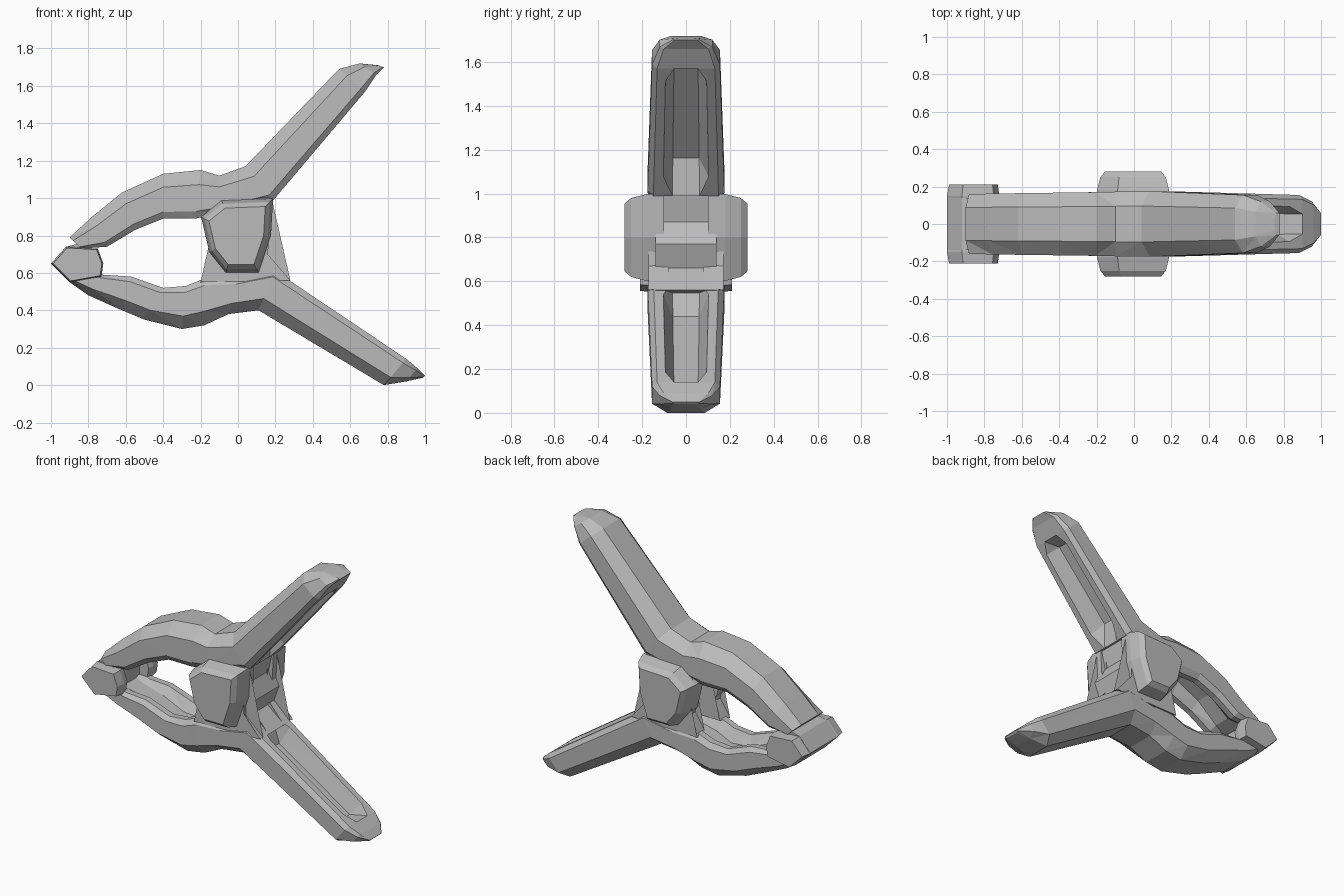
import bpy
import bmesh
from math import sin, pi
from mathutils import Vector

cube = bpy.data.objects.get("Cube")
if cube:
    bpy.data.objects.remove(cube, do_unlink=True)

grey = bpy.data.materials.new("matte grey")
grey.use_nodes = True
grey.diffuse_color = (0.5, 0.5, 0.5, 1)
grey.node_tree.nodes["Principled BSDF"].inputs["Base Color"].default_value = grey.diffuse_color


def loft(name, rings):
    """Skin a row of closed rings and cap both ends."""
    bm = bmesh.new()
    loops = [[bm.verts.new(point) for point in ring] for ring in rings]
    count = len(loops[0])
    for near, far in zip(loops, loops[1:]):
        for i in range(count):
            j = (i + 1) % count
            bm.faces.new((near[i], near[j], far[j], far[i]))
    bm.faces.new(loops[0])
    bm.faces.new(loops[-1])
    bmesh.ops.triangulate(bm, faces=bm.faces[:])
    bmesh.ops.recalc_face_normals(bm, faces=bm.faces[:])
    mesh = bpy.data.meshes.new(name)
    bm.to_mesh(mesh)
    bm.free()
    mesh.materials.append(grey)
    obj = bpy.data.objects.new(name, mesh)
    bpy.context.collection.objects.link(obj)


def arm_section(outer, inner, width, groove):
    """Rounded back on the outer side, grooved channel on the inner side."""
    half = [(0.55, 0), (1, 0.3), (1, 0.85), (0.85, 1), (0.6, 1), (0.35, 1 - groove)]
    outline = half + [(-across, depth) for across, depth in reversed(half)]
    ring = []
    for across, depth in outline:
        point = outer.lerp(inner, depth)
        ring.append((point.x, across * width, point.y))
    return ring


def arm(name, jaw, handle):
    """Jaw and handle, each a row of outer and inner edge points (x, z)."""
    jaw = [(Vector(outer), Vector(inner)) for outer, inner in jaw]
    handle = [(Vector(outer), Vector(inner)) for outer, inner in handle]
    rings = []

    # Jaw with a shallow channel, ending at the elbow
    for i, (outer, inner) in enumerate(jaw):
        t = i / (len(jaw) - 1)
        rings.append(arm_section(outer, inner, 0.16 + 0.015 * t, 0.35 * sin(pi * t)))

    # Straight handle with a deep channel
    elbow, end = jaw[-1], handle[0]
    for t in (0.15, 0.5, 0.9, 1):
        outer = elbow[0].lerp(end[0], t)
        inner = elbow[1].lerp(end[1], t)
        groove = 0.5 if t < 1 else 0
        rings.append(arm_section(outer, inner, 0.175 - 0.02 * t, groove))

    # Rounded tip
    for (outer, inner), width in zip(handle[1:], (0.12, 0.06)):
        rings.append(arm_section(outer, inner, width, 0))
    loft(name, rings)


def slab(name, outline, layers):
    """Stack an x-z outline along y. Each layer is a y position and a scale."""
    points = [Vector(p) for p in outline]
    middle = sum(points, Vector((0, 0))) / len(points)
    rings = []
    for y, scale in layers:
        ring = [middle + (p - middle) * scale for p in points]
        rings.append([(p.x, y, p.y) for p in ring])
    loft(name, rings)


# Upper jaw and handle
arm("upper_arm",
    [((-0.9, 0.79), (-0.84, 0.73)),
     ((-0.78, 0.9), (-0.7, 0.74)),
     ((-0.62, 1.03), (-0.55, 0.83)),
     ((-0.4, 1.13), (-0.4, 0.89)),
     ((-0.2, 1.15), (-0.23, 0.89)),
     ((-0.1, 1.12), (-0.1, 0.92)),
     ((0.04, 1.17), (0.19, 0.99))],
    [((0.54, 1.69), (0.68, 1.57)),
     ((0.65, 1.72), (0.74, 1.66)),
     ((0.75, 1.71), (0.78, 1.7))])

# Lower jaw and handle
arm("lower_arm",
    [((-0.9, 0.55), (-0.86, 0.6)),
     ((-0.8, 0.48), (-0.72, 0.59)),
     ((-0.62, 0.4), (-0.57, 0.58)),
     ((-0.5, 0.35), (-0.4, 0.52)),
     ((-0.3, 0.3), (-0.28, 0.53)),
     ((-0.18, 0.32), (-0.18, 0.57)),
     ((-0.05, 0.38), (0, 0.57)),
     ((0.11, 0.4), (0.2, 0.61))],
    [((0.78, 0), (0.9, 0.14)),
     ((0.9, 0.02), (0.96, 0.09)),
     ((0.99, 0.04), (1, 0.05))])

# Web joining the arms on the handle side
slab("pivot_web",
     [(0, 0.5), (0, 1), (0.18, 1), (0.15, 0.87), (0.2, 0.77), (0.16, 0.66), (0.28, 0.56)],
     [(-0.14, 1), (0.14, 1)])

# Pivot walls and the cheeks standing out from them
wall = [(-0.2, 0.55), (-0.13, 0.66), (-0.14, 0.8), (-0.19, 0.9), (-0.1, 1),
        (0.17, 1), (0.15, 0.85), (0.16, 0.67), (0.28, 0.56)]
cheek = [(-0.18, 0.89), (-0.08, 0.97), (0.17, 0.98), (0.16, 0.8),
         (0.1, 0.62), (-0.06, 0.62), (-0.14, 0.72)]
for side, label in ((-1, "front"), (1, "back")):
    slab("pivot_wall_" + label, wall, [(side * 0.08, 0.95), (side * 0.17, 1)])
    slab("pivot_cheek_" + label, cheek,
         [(side * 0.1, 1.1), (side * 0.18, 1.1), (side * 0.25, 1), (side * 0.28, 0.86)])

# Gripping pad held between the jaw tips, with a lip on each side
pad = [(-1, 0.65), (-0.92, 0.74), (-0.84, 0.76), (-0.79, 0.72), (-0.79, 0.58), (-0.9, 0.55)]
lip = [(-1, 0.65), (-0.92, 0.74), (-0.75, 0.73), (-0.72, 0.65), (-0.73, 0.58), (-0.9, 0.55)]
slab("jaw_pad", pad, [(-0.14, 1), (0.14, 1)])
for side, label in ((-1, "front"), (1, "back")):
    slab("pad_lip_" + label, lip, [(side * 0.11, 0.95), (side * 0.15, 1), (side * 0.21, 0.93)])
